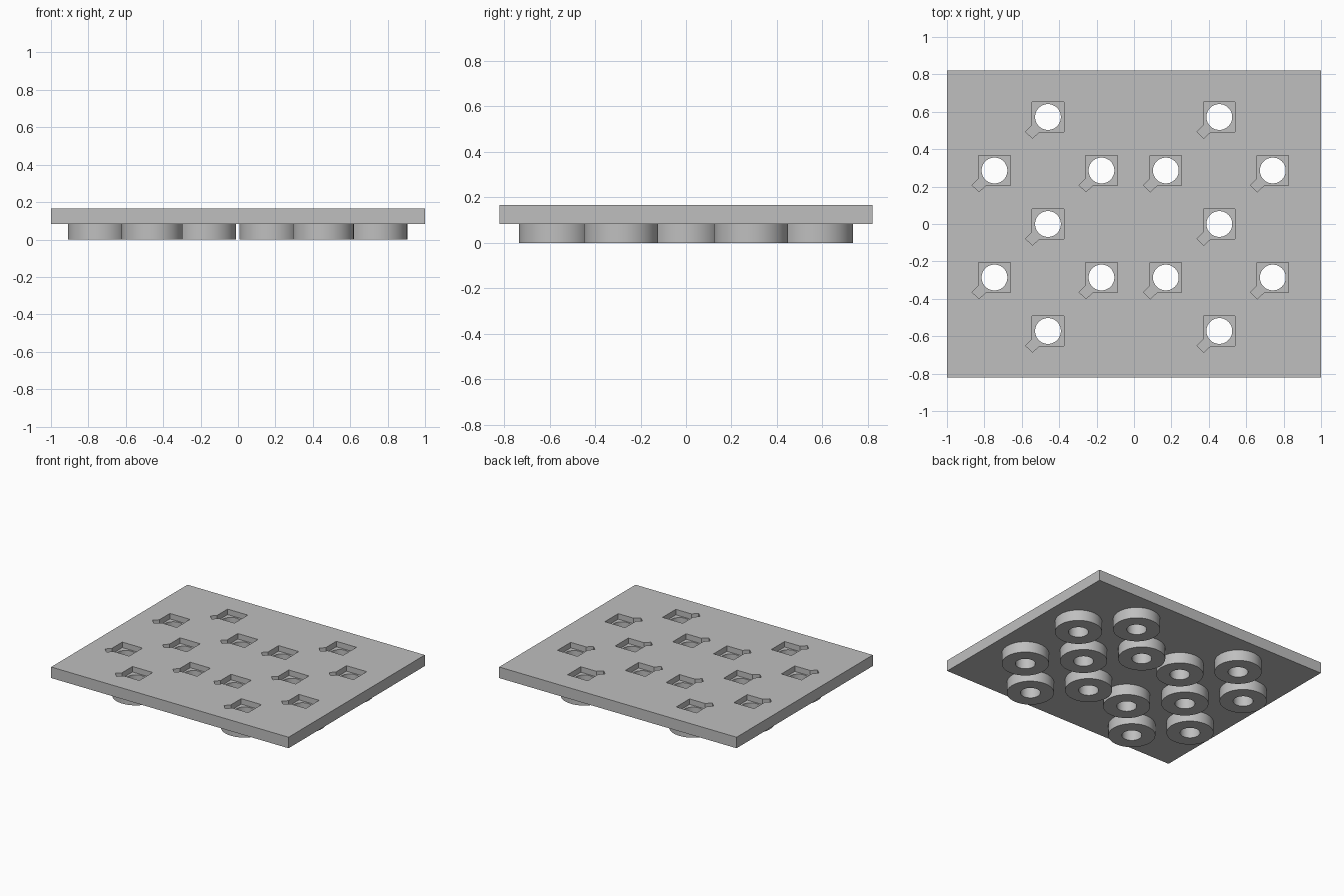
import bpy, bmesh, math

cube = bpy.data.objects.get("Cube")
if cube:
    bpy.data.objects.remove(cube, do_unlink=True)

PLATE_X, PLATE_Y = 1.0, 0.82        # half sizes of the plate
Z_UNDER, Z_FLOOR, Z_TOP = 0.083, 0.125, 0.167
DISC_R, BORE_R, SEGMENTS = 0.163, 0.069, 64
PITCH = 0.286

grey = bpy.data.materials.new("plain grey")
grey.use_nodes = True
colour = (0.52, 0.52, 0.52, 1)
grey.diffuse_color = colour
grey.node_tree.nodes["Principled BSDF"].inputs["Base Color"].default_value = colour

# Two clusters, each with three sockets on its axis and four around them
centres = []
for cx in (-0.46, 0.456):
    centres += [(cx, 2 * PITCH * k) for k in (-1, 0, 1)]
    centres += [(cx + sx * PITCH, sy * PITCH) for sx in (-1, 1) for sy in (-1, 1)]


def circle(radius):
    return [(radius * math.cos(2 * math.pi * i / SEGMENTS),
             radius * math.sin(2 * math.pi * i / SEGMENTS)) for i in range(SEGMENTS)]


def add_prisms(bm, outline, z0, z1, places):
    """Extrude a counter-clockwise outline from z0 to z1 at every place."""
    for cx, cy in places:
        low = [bm.verts.new((cx + x, cy + y, z0)) for x, y in outline]
        high = [bm.verts.new((cx + x, cy + y, z1)) for x, y in outline]
        bm.faces.new(low[::-1])
        bm.faces.new(high)
        n = len(outline)
        for i in range(n):
            j = (i + 1) % n
            bm.faces.new((low[i], low[j], high[j], high[i]))


def make_object(name, bm):
    mesh = bpy.data.meshes.new(name)
    bmesh.ops.recalc_face_normals(bm, faces=bm.faces[:])
    bm.to_mesh(mesh)
    bm.free()
    mesh.materials.append(grey)
    obj = bpy.data.objects.new(name, mesh)
    bpy.context.collection.objects.link(obj)
    return obj


def prisms(name, outline, z0, z1, places):
    bm = bmesh.new()
    add_prisms(bm, outline, z0, z1, places)
    return make_object(name, bm)


def activate(obj):
    bpy.ops.object.select_all(action='DESELECT')
    obj.select_set(True)
    bpy.context.view_layer.objects.active = obj


def cut(target, cutter):
    cutter.hide_render = True
    mod = target.modifiers.new("cut", 'BOOLEAN')
    mod.operation, mod.solver, mod.object = 'DIFFERENCE', 'EXACT', cutter
    activate(target)
    bpy.ops.object.modifier_apply(modifier=mod.name)
    bpy.data.objects.remove(cutter, do_unlink=True)


# Plate with square pockets, each with a diagonal notch in one corner
plate = prisms("plate", [(-PLATE_X, -PLATE_Y), (PLATE_X, -PLATE_Y),
                         (PLATE_X, PLATE_Y), (-PLATE_X, PLATE_Y)],
               Z_UNDER, Z_TOP, [(0, 0)])
pocket = [(-0.045, -0.079), (0.085, -0.079), (0.085, 0.081), (-0.085, 0.081),
          (-0.085, -0.045), (-0.119, -0.079), (-0.083, -0.114)]
cut(plate, prisms("pocket_cutter", pocket, Z_FLOOR, Z_TOP + 0.1, centres))

# Round bores through the pocket floors
cut(plate, prisms("bore_cutter", circle(BORE_R), Z_UNDER - 0.05, Z_TOP + 0.05, centres))
activate(plate)
bpy.ops.object.shade_smooth_by_angle(angle=math.radians(30))

# Ring-shaped bosses under the plate, all sharing one mesh
bm = bmesh.new()
loops = [[bm.verts.new((x, y, z)) for x, y in circle(r)]
         for r, z in ((DISC_R, Z_UNDER), (DISC_R, 0), (BORE_R, 0), (BORE_R, Z_UNDER))]
for a, b in zip(loops, loops[1:] + loops[:1]):
    for i in range(SEGMENTS):
        j = (i + 1) % SEGMENTS
        bm.faces.new((a[i], a[j], b[j], b[i]))
boss = make_object("boss_ring_1", bm)
activate(boss)
bpy.ops.object.shade_smooth_by_angle(angle=math.radians(30))
boss.location = (*centres[0], 0)
for n, (cx, cy) in enumerate(centres[1:], 2):
    ring = bpy.data.objects.new(f"boss_ring_{n}", boss.data)
    ring.location = (cx, cy, 0)
    bpy.context.collection.objects.link(ring)
